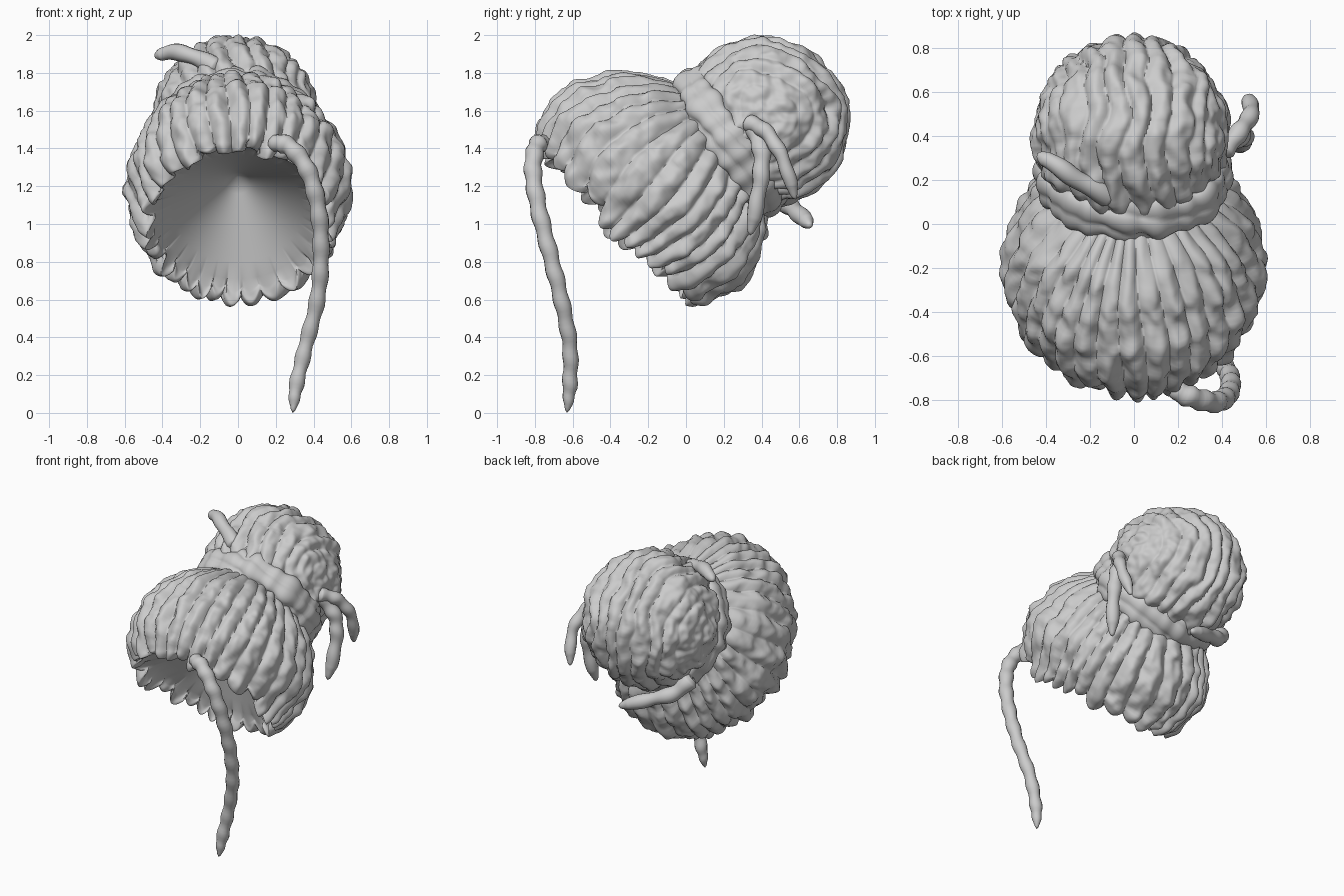
import bpy, bmesh, math
from mathutils import Vector, noise

if "Cube" in bpy.data.objects:
    bpy.data.objects.remove(bpy.data.objects["Cube"])

hair = bpy.data.materials.new("light grey hair")
hair.diffuse_color = (0.6, 0.6, 0.6, 1)
hair.use_nodes = True
hair.node_tree.nodes["Principled BSDF"].inputs["Base Color"].default_value = hair.diffuse_color


def smooth_path(pts, t):
    """Catmull-Rom point at t in 0..1 along a list of tuples."""
    p = [Vector(q) for q in pts]
    p = [2 * p[0] - p[1]] + p + [2 * p[-1] - p[-2]]
    s = min(t, 0.99999) * (len(p) - 3)
    i = int(s)
    f = s - i
    a, b, c, d = p[i:i + 4]
    return 0.5 * (2 * b + (c - a) * f + (2 * a - 5 * b + 4 * c - d) * f ** 2
                  + (3 * b - a - 3 * c + d) * f ** 3)


def surface(name, fn, nu, nv, wrap_v=False):
    """Grid surface closed in u; fn(u, v) takes 0..1 values."""
    bm = bmesh.new()
    rows = nv if wrap_v else nv + 1
    grid = [[bm.verts.new(fn(i / nu, j / nv)) for i in range(nu)] for j in range(rows)]
    for j in range(nv):
        for i in range(nu):
            k, m = (i + 1) % nu, (j + 1) % rows
            bm.faces.new((grid[j][i], grid[j][k], grid[m][k], grid[m][i]))
    bmesh.ops.remove_doubles(bm, verts=bm.verts[:], dist=0.0004)
    bmesh.ops.recalc_face_normals(bm, faces=bm.faces[:])
    me = bpy.data.meshes.new(name)
    bm.to_mesh(me)
    bm.free()
    me.materials.append(hair)
    ob = bpy.data.objects.new(name, me)
    bpy.context.collection.objects.link(ob)
    bpy.ops.object.select_all(action='DESELECT')
    ob.select_set(True)
    bpy.context.view_layer.objects.active = ob
    bpy.ops.object.shade_smooth_by_angle(angle=math.radians(60))
    return ob


def rib(angle, count):
    """Rounded lock with a valley on each side, about -0.6..0.4."""
    return abs(math.cos(angle * count / 2)) ** 0.8 - 0.6


def lumps(p, scale, seed):
    return noise.noise(Vector(p) * scale + Vector((seed, 0, 0)))


# Cap: locks swept from the face opening back to the bun, with a hollow inside
X = Vector((1, 0, 0))
W = Vector((0, 1, 1)).normalized()      # opening towards bun
V = Vector((0, -1, 1)).normalized()     # up and forward
CAP = Vector((0, -0.35, 1.02))
PROFILE = [(0.52, 0.02), (0.55, -0.03), (0.60, -0.01), (0.65, 0.08),
           (0.69, 0.20), (0.68, 0.32), (0.63, 0.42), (0.58, 0.51), (0.47, 0.62),
           (0.25, 0.74), (0.0, 0.78)]
HOLLOW = Vector((0, -0.06, 1.25))       # deepest point inside


def cap(u, v):
    a = u * math.tau
    p = X * math.cos(a) * 0.85 + V * math.sin(a)
    if v < 0.1:                          # straight hollow cone
        return HOLLOW.lerp(CAP + p * 0.51 + W * 0.02, v / 0.1)
    r, w = smooth_path(PROFILE, (v - 0.1) / 0.9)
    strand = a + 0.05 * math.sin(3 * a + 1) + 0.05 * math.sin(5 * v + 4 * a)
    b = rib(strand, 32)
    lock = math.floor(strand * 32 / math.tau + 0.5) % 32
    q = p * r + W * w
    fade = min(1, r / 0.4) * min(1, (v - 0.1) / 0.06 + 0.2)
    r += fade * (0.036 * b + 0.035 * lumps(q, 9, 3) + 0.015 * lumps(q, 20, 5))
    # pointed, uneven lock ends around the opening
    tip = max(0, 1 - abs(v - 0.2) / 0.16)
    w -= tip * (0.05 * b + 0.025 * math.sin(lock * 2.4))
    w -= 0.06 * tip * abs(math.cos(a)) * math.exp(-((math.sin(a) + 0.1) / 0.25) ** 2)
    return CAP + p * r + W * w


surface("hair_cap", cap, 448, 64)

# Bun: a ball of locks running from the neck over the top and down the back
BUN = Vector((-0.01, 0.405, 1.54))
AX = Vector((1, 0.05, 0.08)).normalized()
AY = Vector((0, 1, 0)).cross(AX).normalized()
AZ = AX.cross(AY)


def bun(u, v):
    a, e = u * math.tau, v * math.pi
    d = (AY * math.cos(a) + AZ * math.sin(a)) * math.sin(e) + AX * math.cos(e)
    strand = e + 0.12 * lumps(d, 2.2, 2) + 0.04 * math.sin(3 * a)
    r = 0.442 + 0.036 * rib(strand, 26) * math.sin(e) ** 1.5
    r += 0.03 * lumps(d, 3.5, 7) + 0.015 * lumps(d, 9, 4)
    return BUN + d * r


surface("hair_bun", bun, 128, 160)

# Wrap: band of locks coiled round the base of the bun
WRAP = Vector((0, 0.225, 1.43))
N = Vector((0, 0.84, 0.54)).normalized()
UP = X.cross(N)


def wrap(u, v):
    a, e = u * math.tau, v * math.tau
    out = X * math.cos(a) + UP * math.sin(a)
    r = 0.088 + 0.016 * rib(e + 0.5 * math.sin(2 * a), 6) + 0.03 * lumps(out, 5, 11)
    return WRAP + out * (0.365 + r * math.cos(e) * 0.9) + N * (r * math.sin(e) * 1.3)


surface("bun_wrap", wrap, 160, 56, wrap_v=True)


# Loose strands: lumpy tapered tubes along a path
def strand(name, pts, radius, beads):
    def fn(u, v):
        c = smooth_path(pts, v)
        t = (smooth_path(pts, min(1, v + 0.01)) - smooth_path(pts, max(0, v - 0.01))).normalized()
        side = t.cross(Vector((0.31, 0.9, 0.3))).normalized()
        up = t.cross(side)
        a = u * math.tau
        end = min(1, (1 - v) * 9, v * 14 + 0.3)
        r = radius * math.sqrt(max(0, end)) * (1 - 0.25 * v)
        r *= 1 + 0.10 * math.sin(v * beads * math.tau + 0.8 * math.sin(a))
        return c + (side * math.cos(a) + up * math.sin(a)) * r
    surface(name, fn, 14, 72)


strand("long_front_strand",
       [(0.17, -0.75, 1.43), (0.27, -0.79, 1.41), (0.37, -0.81, 1.28), (0.425, -0.78, 1.08),
        (0.44, -0.72, 0.84), (0.42, -0.66, 0.60), (0.36, -0.615, 0.36),
        (0.31, -0.615, 0.15), (0.29, -0.63, 0.0)], 0.05, 13)
strand("side_strand_back",
       [(0.40, 0.32, 1.54), (0.48, 0.42, 1.49), (0.535, 0.51, 1.35), (0.51, 0.58, 1.13)], 0.045, 4)
strand("side_strand_front",
       [(0.39, 0.36, 1.52), (0.48, 0.40, 1.38), (0.50, 0.39, 1.20), (0.47, 0.34, 0.94)], 0.052, 4)
strand("top_strand",
       [(-0.10, 0.12, 1.82), (-0.22, 0.18, 1.88), (-0.33, 0.25, 1.91), (-0.44, 0.32, 1.89)], 0.05, 2)
strand("under_strand",
       [(-0.36, 0.44, 1.22), (-0.27, 0.52, 1.12), (-0.12, 0.59, 1.06), (0.07, 0.66, 0.99)], 0.055, 3)
